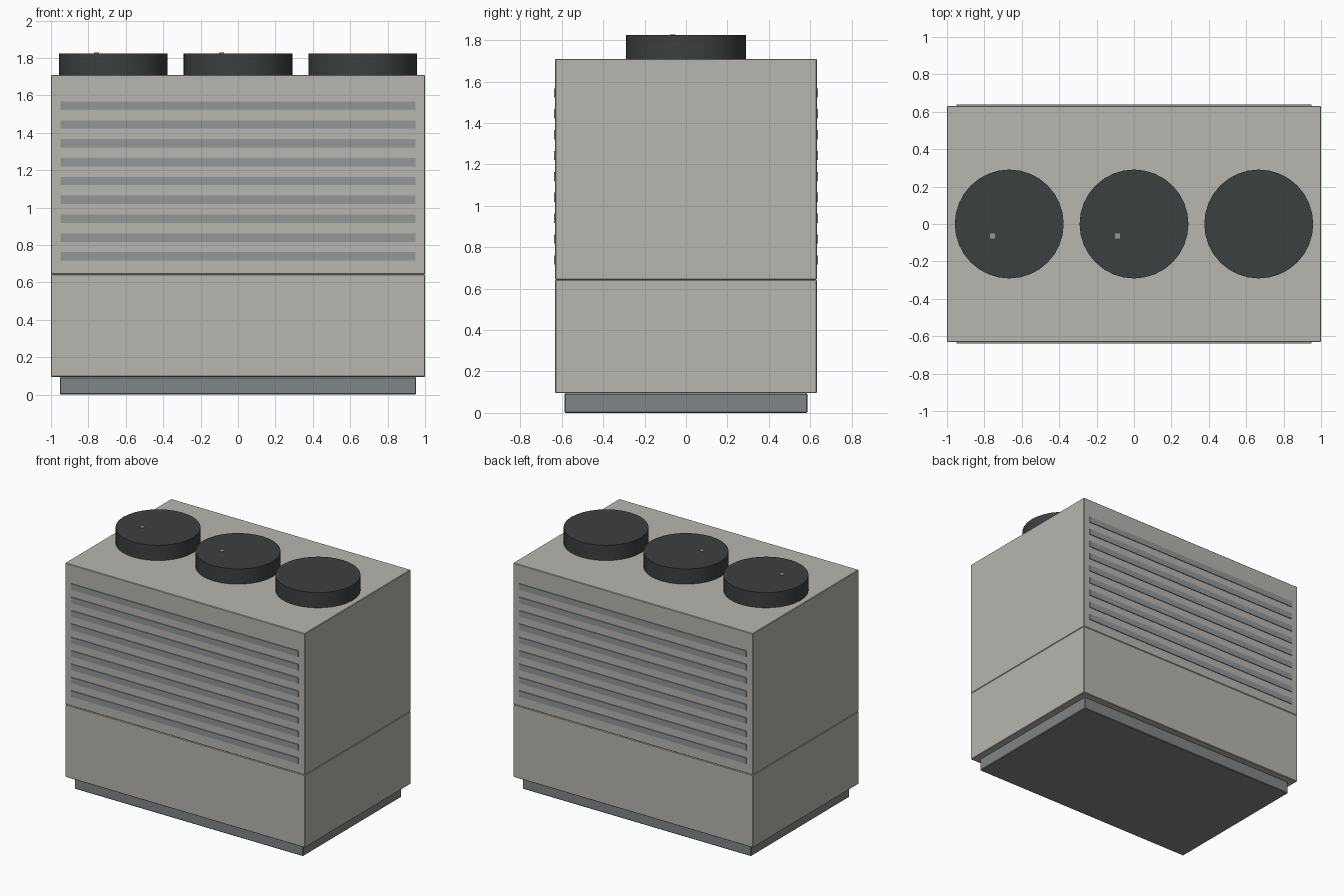
import bpy

if "Cube" in bpy.data.objects:
    bpy.data.objects.remove(bpy.data.objects["Cube"])

def material(name, rgb):
    m = bpy.data.materials.new(name)
    m.diffuse_color = (*rgb, 1)
    m.use_nodes = True
    m.node_tree.nodes["Principled BSDF"].inputs["Base Color"].default_value = m.diffuse_color
    return m

BODY = material("warm_grey_panel", (0.48, 0.465, 0.43))
SLAT = material("louvre_grey", (0.29, 0.31, 0.31))
BASE = material("base_grey", (0.22, 0.235, 0.25))
DARK = material("dark_fan", (0.045, 0.05, 0.053))

def box(name, lo, hi, mat, bevel=0):
    bpy.ops.mesh.primitive_cube_add(size=1, location=[(a + b) / 2 for a, b in zip(lo, hi)])
    ob = bpy.context.object
    ob.name = name
    ob.scale = [b - a for a, b in zip(lo, hi)]
    bpy.ops.object.transform_apply(location=False, rotation=False, scale=True)
    ob.data.materials.append(mat)
    if bevel:
        mod = ob.modifiers.new("edge_bevel", 'BEVEL')
        mod.width = bevel
        mod.segments = 1
    return ob

# Cabinet: plinth, lower panel section, upper louvred section
box("base_plinth", (-0.953, -0.586, 0), (0.953, 0.586, 0.095), BASE, 0.005)
box("lower_cabinet", (-1, -0.632, 0.095), (1, 0.632, 0.643), BODY, 0.004)
box("upper_cabinet", (-1, -0.632, 0.643), (1, 0.632, 1.71), BODY, 0.004)

# Louvre slats on the front and back
for side, s in (("front", -1), ("back", 1)):
    for i in range(9):
        z = 0.739 + i * 0.1008
        y = sorted((s * 0.61, s * 0.638))
        box(f"{side}_louvre_{i + 1}", (-0.948, y[0], z - 0.0225),
            (0.948, y[1], z + 0.0225), SLAT)

# Roof fan housings
for i, x in enumerate((-0.667, 0, 0.667)):
    bpy.ops.mesh.primitive_cylinder_add(vertices=32, radius=0.291, depth=0.125,
                                        location=(x, 0, 1.7625))
    fan = bpy.context.object
    fan.name = f"fan_housing_{i + 1}"
    fan.data.materials.append(DARK)
    bpy.ops.object.shade_smooth_by_angle()

# Small studs on two of the fan caps
for i, x in enumerate((-0.756, -0.089)):
    box(f"fan_stud_{i + 1}", (x - 0.013, -0.077, 1.80), (x + 0.013, -0.051, 1.829), SLAT)
